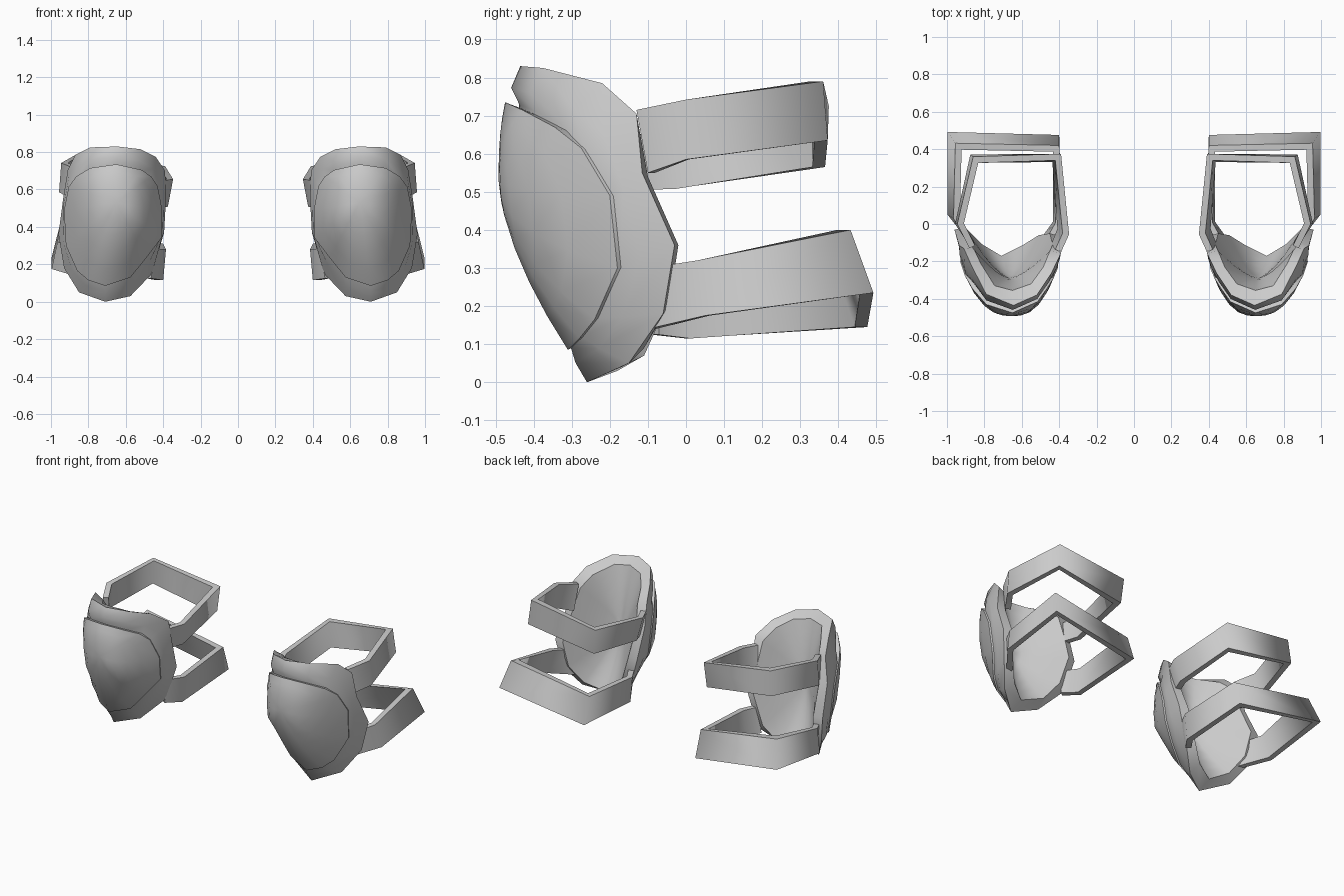
import bpy
import bmesh
import math
from mathutils import Vector

cube = bpy.data.objects.get("Cube")
if cube:
    bpy.data.objects.remove(cube, do_unlink=True)

grey = bpy.data.materials.new("plain_grey")
grey.use_nodes = True
colour = (0.6, 0.6, 0.6, 1.0)
grey.diffuse_color = colour
grey.node_tree.nodes["Principled BSDF"].inputs["Base Color"].default_value = colour

# Matching loops of the left pad, clockwise from the top
CAP_RIM = [Vector(p) for p in (
    (.65, -.475, .735), (.79, -.43, .715), (.865, -.345, .67), (.905, -.275, .615),
    (.93, -.20, .49), (.92, -.18, .30), (.86, -.24, .165), (.80, -.28, .115),
    (.71, -.31, .085), (.575, -.28, .13), (.49, -.25, .235), (.41, -.21, .34),
    (.405, -.23, .49), (.43, -.29, .62), (.465, -.345, .67), (.515, -.415, .705))]
FRAME_EDGE = [Vector(p) for p in (
    (.645, -.435, .83), (.79, -.375, .825), (.87, -.22, .785), (.91, -.13, .705),
    (.935, -.115, .55), (.96, -.03, .36), (.93, -.06, .18), (.85, -.15, .05),
    (.71, -.26, 0), (.575, -.18, .03), (.46, -.08, .15), (.395, -.065, .37),
    (.385, -.125, .55), (.39, -.155, .70), (.44, -.26, .775), (.52, -.38, .815))]
FRAME_INNER = [Vector(p) for p in (
    (.65, -.355, .80), (.745, -.33, .79), (.82, -.21, .745), (.855, -.135, .68),
    (.885, -.10, .54), (.90, -.02, .36), (.875, -.045, .20), (.81, -.11, .09),
    (.71, -.17, .04), (.59, -.11, .07), (.51, -.06, .18), (.45, -.05, .37),
    (.435, -.11, .54), (.45, -.145, .68), (.485, -.23, .745), (.55, -.32, .785))]

# Strap corners: outer top edge, then outer bottom edge, from inner end to outer end
UPPER = (((.39, -.15, .65), (.41, -.12, .505)), ((.347, -.055, .655), (.375, -.03, .508)),
         ((.39, .375, .725), (.405, .365, .565)), ((.86, .36, .79), (.875, .372, .635)),
         ((.945, 0, .742), (.957, 0, .585)), ((.88, -.13, .715), (.89, -.10, .55)))
LOWER = (((.44, -.10, .285), (.465, -.09, .125)), ((.385, 0, .28), (.40, 0, .115)),
         ((.40, .42, .31), (.40, .476, .145)), ((.955, .432, .40), (.997, .492, .235)),
         ((.965, .03, .32), (.997, .05, .175)), ((.90, -.10, .30), (.88, -.10, .14)))


def bridge(bm, a, b, closed=True):
    n = len(a)
    for i in range(n if closed else n - 1):
        j = (i + 1) % n
        bm.faces.new((a[i], a[j], b[j], b[i]))


def ring(bm, points):
    return [bm.verts.new(p) for p in points]


def crease(bm, loop, closed=True):
    """Keep a row of edges sharp."""
    for a, b in zip(loop, loop[1:] + loop[:1] if closed else loop[1:]):
        bm.edges.get((a, b)).smooth = False


def bowl(bm, rim, rim_points, centre, powers, steps=5):
    """Curved surface from a rim to a centre point, one curvature per rim point."""
    last = rim
    for s in range(steps - 1, 0, -1):
        t = s / steps
        pts = []
        for p, power in zip(rim_points, powers):
            q = centre.lerp(p, t)
            q.y = centre.y + (p.y - centre.y) * t ** power
            pts.append(q)
        new = ring(bm, pts)
        bridge(bm, last, new)
        last = new
    tip = bm.verts.new(centre)
    for i in range(len(last)):
        bm.faces.new((last[i], last[(i + 1) % len(last)], tip))


def tucked(points, scale, back, top_back):
    """Shrink a loop and push it back, more so along the top."""
    mid = Vector((.655, 0, .42))
    return [Vector((mid.x + (p.x - mid.x) * scale,
                    p.y + (top_back if p.z > .66 else back),
                    mid.z + (p.z - mid.z) * scale)) for p in points]


def build_cap(bm):
    rim = ring(bm, CAP_RIM)
    # fuller at the sides, flatter towards the chin
    powers = [2.6 - max(0, (.35 - p.z) / .265) for p in CAP_RIM]
    bowl(bm, rim, CAP_RIM, Vector((.65, -.492, .53)), powers)
    flange_pts = tucked(CAP_RIM, .94, .04, .05)
    flange = ring(bm, flange_pts)
    bridge(bm, rim, flange)
    bowl(bm, flange, flange_pts, Vector((.655, -.455, .50)), [2] * 16)
    crease(bm, rim)


def build_frame(bm):
    edge = ring(bm, FRAME_EDGE)
    # padded lip and the seat under the cap
    lip = ring(bm, [a.lerp(k, .6) for a, k in zip(FRAME_EDGE, CAP_RIM)])
    seat_pts = tucked(CAP_RIM, .985, .008, .037)
    seat = ring(bm, seat_pts)
    bridge(bm, edge, lip)
    bridge(bm, lip, seat)
    bowl(bm, seat, seat_pts, Vector((.655, -.44, .50)), [2] * 16)
    # back rim and hollow
    inner = ring(bm, FRAME_INNER)
    bridge(bm, edge, inner)
    bowl(bm, inner, FRAME_INNER, Vector((.665, -.29, .42)), [1.5] * 16)
    crease(bm, edge)
    crease(bm, inner)


def inset(points, amount):
    """Offset an open path sideways in plan, with mitred corners."""
    pts = [Vector(p) for p in points]
    normals = []
    for a, b in zip(pts, pts[1:]):
        d = (b - a).to_2d().normalized()
        normals.append(Vector((d.y, -d.x)))
    out = []
    for i, p in enumerate(pts):
        n0 = normals[max(i - 1, 0)]
        n1 = normals[min(i, len(normals) - 1)]
        m = (n0 + n1) / (1 + n0.dot(n1))
        out.append(p + Vector((m.x, m.y, 0)) * amount)
    return out


def build_strap(bm, corners, thick=.034):
    top = [Vector(c[0]) for c in corners]
    low = [Vector(c[1]) for c in corners]
    loops = [ring(bm, p) for p in (top, low, inset(low, thick), inset(top, thick))]
    for k in range(4):
        bridge(bm, loops[k], loops[(k + 1) % 4], closed=False)
    for end in (0, -1):
        cut = [lp[end] for lp in loops]
        bm.faces.new(cut)
        crease(bm, cut)
    for lp in loops:
        crease(bm, lp, closed=False)


def make(name, builder, side, angle):
    bm = bmesh.new()
    builder(bm)
    for v in bm.verts:
        v.co.x *= side
    bmesh.ops.recalc_face_normals(bm, faces=bm.faces)
    mesh = bpy.data.meshes.new(name)
    bm.to_mesh(mesh)
    bm.free()
    mesh.materials.append(grey)
    obj = bpy.data.objects.new(name, mesh)
    bpy.context.collection.objects.link(obj)
    bpy.ops.object.select_all(action='DESELECT')
    obj.select_set(True)
    bpy.context.view_layer.objects.active = obj
    bpy.ops.object.shade_smooth_by_angle(angle=math.radians(angle), keep_sharp_edges=True)


# Left pad and its mirrored twin
for label, side in (("left", 1), ("right", -1)):
    make(label + "_knee_cap", build_cap, side, 75)
    make(label + "_pad_frame", build_frame, side, 75)
    make(label + "_upper_strap", lambda bm: build_strap(bm, UPPER), side, 120)
    make(label + "_lower_strap", lambda bm: build_strap(bm, LOWER), side, 120)
